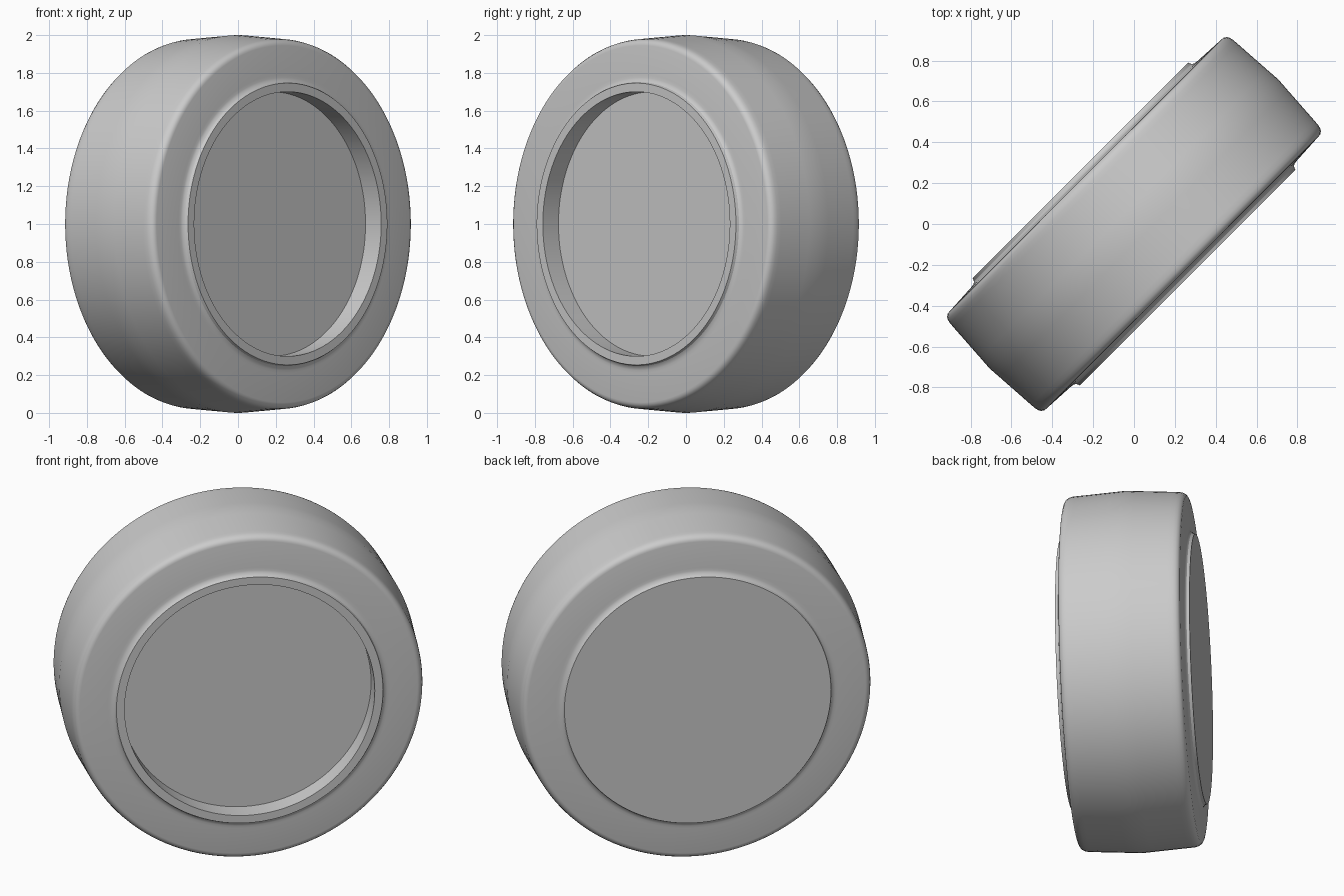
import bpy, bmesh, math
from mathutils import Matrix, Vector

cube = bpy.data.objects.get("Cube")
if cube:
    bpy.data.objects.remove(cube, do_unlink=True)

SEGMENTS = 128

grey = bpy.data.materials.new("plain_grey")
grey.use_nodes = True
colour = (0.6, 0.6, 0.6, 1)
grey.diffuse_color = colour
grey.node_tree.nodes["Principled BSDF"].inputs["Base Color"].default_value = colour


def lathe(name, profile):
    """Revolve (radius, height) points about z, then lay the axis on its side."""
    bm = bmesh.new()
    verts = [bm.verts.new((r, 0, h)) for r, h in profile]
    edges = [bm.edges.new(pair) for pair in zip(verts, verts[1:])]
    bmesh.ops.spin(bm, geom=verts + edges, cent=(0, 0, 0), axis=(0, 0, 1),
                   angle=math.tau, steps=SEGMENTS)
    bmesh.ops.remove_doubles(bm, verts=bm.verts, dist=0.0001)
    bmesh.ops.recalc_face_normals(bm, faces=bm.faces)
    # The recessed side looks diagonally forward to +x, -y
    turn = Vector((0, 0, 1)).rotation_difference(Vector((1, -1, 0))).to_matrix().to_4x4()
    bm.transform(Matrix.Translation((0, 0, 1)) @ turn)
    mesh = bpy.data.meshes.new(name)
    bm.to_mesh(mesh)
    bm.free()
    obj = bpy.data.objects.new(name, mesh)
    bpy.context.collection.objects.link(obj)
    mesh.materials.append(grey)
    bpy.context.view_layer.objects.active = obj
    obj.select_set(True)
    bpy.ops.object.shade_smooth_by_angle(angle=math.radians(30))
    obj.select_set(False)
    return obj


# One half of the tread, rounded shoulder, side wall and raised lip
half = [(0.995, 0.07), (0.982, 0.27), (0.980, 0.295), (0.976, 0.312),
        (0.968, 0.326), (0.956, 0.334), (0.945, 0.336), (0.79, 0.344),
        (0.775, 0.345), (0.762, 0.348), (0.752, 0.356), (0.746, 0.372)]
back = [(r, -h) for r, h in reversed(half)]

# Shallow dish on one side, closed flat cap on the other
recess = [(0.70, 0.372), (0.70, 0.255), (0, 0.255)]
lathe("wheel", [(0, -0.372)] + back + [(1.0, 0)] + half + recess)
